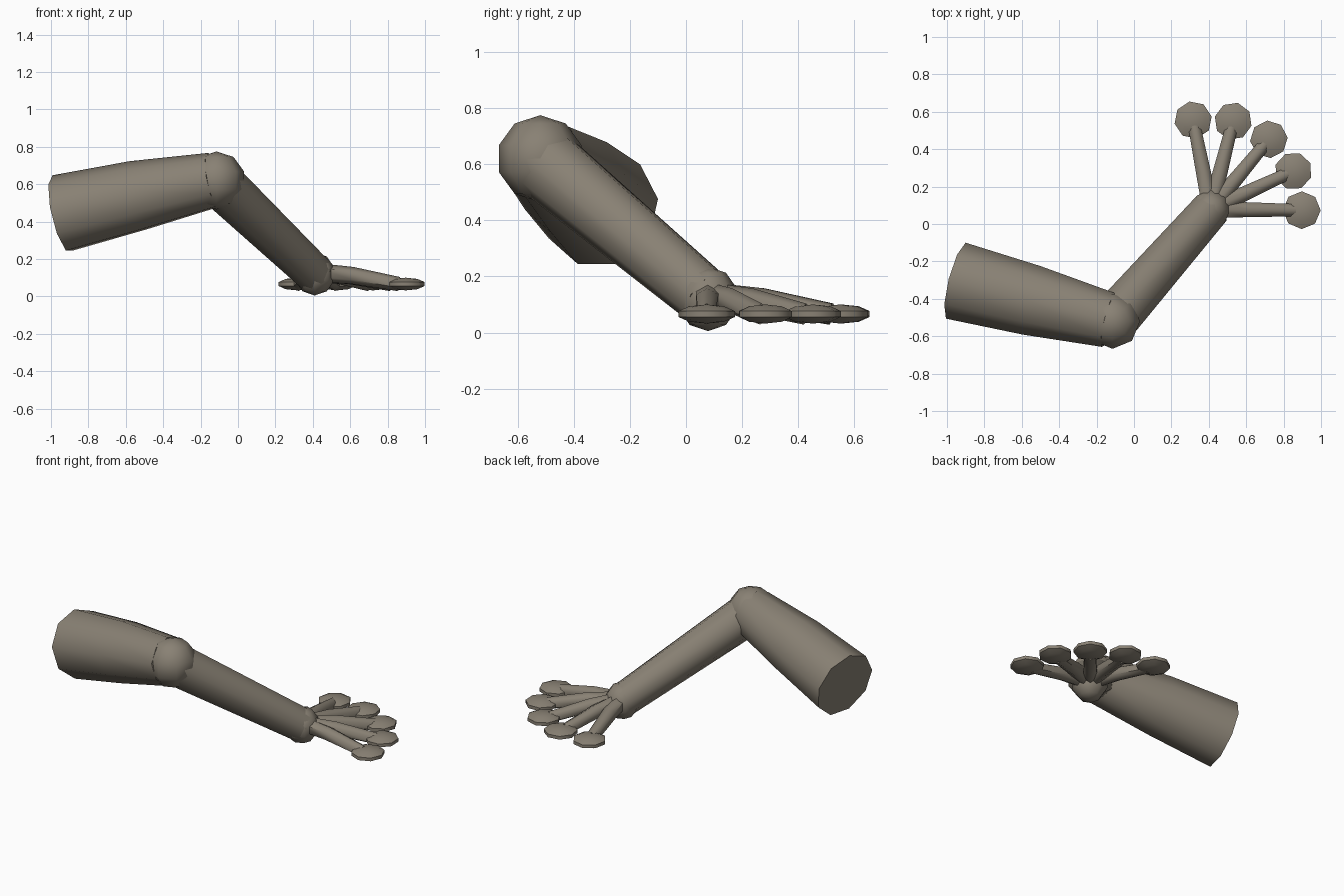
import bpy, bmesh, math
from mathutils import Vector, Matrix

if "Cube" in bpy.data.objects:
    bpy.data.objects.remove(bpy.data.objects["Cube"])

skin = bpy.data.materials.new("skin")
skin.diffuse_color = (0.25, 0.22, 0.175, 1)
skin.use_nodes = True
skin.node_tree.nodes["Principled BSDF"].inputs["Base Color"].default_value = skin.diffuse_color


def finish(name, bm):
    bmesh.ops.recalc_face_normals(bm, faces=bm.faces)
    me = bpy.data.meshes.new(name)
    bm.to_mesh(me)
    bm.free()
    me.materials.append(skin)
    ob = bpy.data.objects.new(name, me)
    bpy.context.collection.objects.link(ob)
    bpy.ops.object.select_all(action='DESELECT')
    ob.select_set(True)
    bpy.context.view_layer.objects.active = ob
    bpy.ops.object.shade_smooth_by_angle(angle=math.radians(60))
    return ob


def limb(name, points, radii, sides):
    """Capped tube through points, one vertex of each ring facing up."""
    bm = bmesh.new()
    pts = [Vector(p) for p in points]
    rings = []
    for i, (p, r) in enumerate(zip(pts, radii)):
        n = (pts[min(i + 1, len(pts) - 1)] - pts[max(i - 1, 0)]).normalized()
        u = (Vector((0, 0, 1)) - n * n.z).normalized()
        v = n.cross(u)
        rings.append([bm.verts.new(p + r * (u * math.cos(a) + v * math.sin(a)))
                      for a in (math.tau * k / sides for k in range(sides))])
    for a, b in zip(rings, rings[1:]):
        for k in range(sides):
            j = (k + 1) % sides
            bm.faces.new((a[k], a[j], b[j], b[k]))
    bm.faces.new(rings[0])
    bm.faces.new(rings[-1])
    return finish(name, bm)


def ball(name, center, radius, height, angle=0):
    bm = bmesh.new()
    bmesh.ops.create_uvsphere(
        bm, u_segments=8, v_segments=5, radius=1,
        matrix=Matrix.Translation(center) @ Matrix.Rotation(angle, 4, 'Z')
        @ Matrix.Diagonal((radius, radius, height, 1)))
    return finish(name, bm)


elbow = Vector((-0.115, -0.52, 0.62))
wrist = Vector((0.41, 0.078, 0.12))

# Arm segments and joints
limb("upper_arm", [(-0.945, -0.305, 0.44), (-0.54, -0.41, 0.535), (-0.13, -0.515, 0.62)],
     [0.213, 0.192, 0.15], 9)
ball("elbow", elbow, 0.155, 0.155)
limb("forearm", [elbow, wrist], [0.132, 0.105], 9)
ball("wrist", wrist, 0.11, 0.115)

# Five splayed fingers with flat round pads
for i in range(5):
    ang = math.radians(-0.5 + 25.4 * i)
    d = Vector((math.cos(ang), math.sin(ang), 0))
    path = [wrist + d * s + Vector((0, 0, z - wrist.z))
            for s, z in ((0.02, 0.127), (0.2, 0.112), (0.45, 0.066))]
    limb(f"finger_{i + 1}", path, [0.05, 0.046, 0.038], 6)
    pad = wrist + d * 0.487
    pad.z = 0.066
    ball(f"finger_pad_{i + 1}", pad, 0.106, 0.034, ang)
